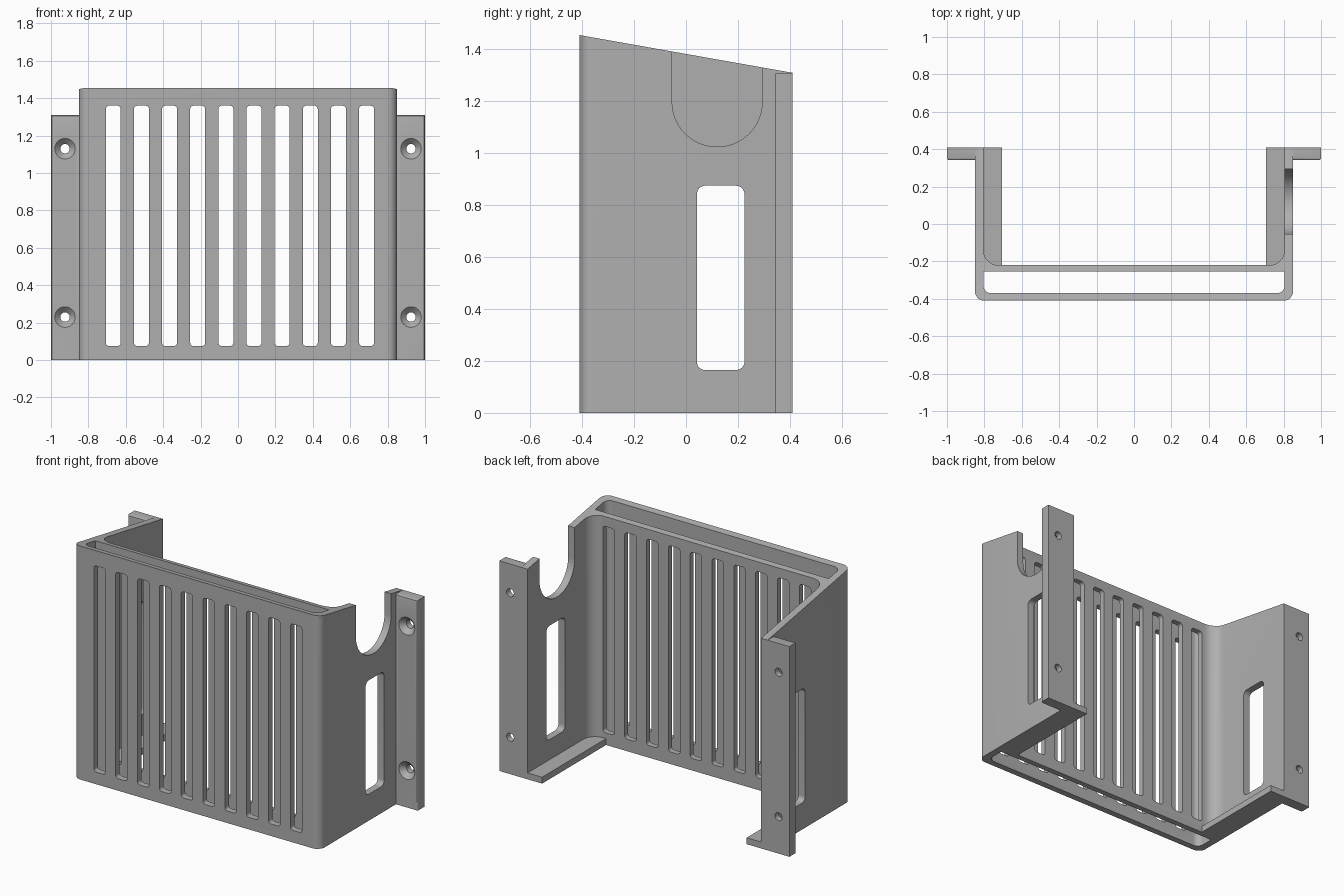
import bpy, bmesh
from math import cos, sin, pi
from mathutils import Vector, Matrix

cube = bpy.data.objects.get("Cube")
if cube:
    bpy.data.objects.remove(cube, do_unlink=True)

GREY = (0.43, 0.43, 0.43, 1)
mat = bpy.data.materials.new("plain grey")
mat.use_nodes = True
mat.diffuse_color = GREY
mat.node_tree.nodes["Principled BSDF"].inputs["Base Color"].default_value = GREY

W, T, BACK, FRONT = 0.85, 0.045, 0.41, -0.41
INNER = W - T


def fillet(corners, steps=8):
    """Outline from right-angled corners (u, v, radius)."""
    out = []
    n = len(corners)
    for i, (u, v, r) in enumerate(corners):
        p = Vector((u, v))
        if r == 0:
            out.append(p)
            continue
        a = (Vector(corners[i - 1][:2]) - p).normalized()
        b = (Vector(corners[(i + 1) % n][:2]) - p).normalized()
        c = p + r * (a + b)
        for k in range(steps + 1):
            t = pi / 2 * k / steps
            out.append(c - r * (b * cos(t) + a * sin(t)))
    return out


def rect(u0, u1, v0, v1, r=0):
    return fillet([(u0, v0, r), (u1, v0, r), (u1, v1, r), (u0, v1, r)])


def add_prism(bm, outline, axis, lo, hi):
    place = {"x": lambda u, v, w: (w, u, v),
             "y": lambda u, v, w: (u, w, v),
             "z": lambda u, v, w: (u, v, w)}[axis]
    rings = [[bm.verts.new(place(u, v, w)) for u, v in outline] for w in (lo, hi)]
    n = len(outline)
    bm.faces.new(rings[0])
    bm.faces.new(rings[1])
    for i in range(n):
        j = (i + 1) % n
        bm.faces.new((rings[0][i], rings[0][j], rings[1][j], rings[1][i]))


def finish(name, bm):
    bmesh.ops.recalc_face_normals(bm, faces=bm.faces)
    mesh = bpy.data.meshes.new(name)
    bm.to_mesh(mesh)
    bm.free()
    mesh.materials.append(mat)
    ob = bpy.data.objects.new(name, mesh)
    bpy.context.collection.objects.link(ob)
    return ob


def prisms(name, specs):
    bm = bmesh.new()
    for spec in specs:
        add_prism(bm, *spec)
    return finish(name, bm)


def combine(target, other, operation):
    mod = target.modifiers.new("boolean", "BOOLEAN")
    mod.operation, mod.solver, mod.object = operation, "EXACT", other
    bpy.context.view_layer.objects.active = target
    bpy.ops.object.modifier_apply(modifier=mod.name)
    bpy.data.objects.remove(other, do_unlink=True)


# U-shaped body with rounded corners
body = fillet([(-W, FRONT, 0.05), (W, FRONT, 0.05), (W, BACK, 0), (INNER, BACK, 0),
               (INNER, -0.22, 0.08), (-INNER, -0.22, 0.08), (-INNER, BACK, 0), (-W, BACK, 0)])
bracket = prisms("vented_bracket", [(body, "z", 0, 1.6)])

# Sloping top
slope = [(-0.5, 1.471), (0.5, 1.294), (0.5, 2), (-0.5, 2)]
combine(bracket, prisms("slope_cutter", [(slope, "x", -1.2, 1.2)]), "DIFFERENCE")

# Open channel between the two front walls
channel = fillet([(-INNER, -0.37, 0.04), (INNER, -0.37, 0.04),
                  (INNER, -0.255, 0), (-INNER, -0.255, 0)])
combine(bracket, prisms("channel_cutter", [(channel, "z", -0.1, 1.7)]), "DIFFERENCE")

# Ventilation slots through both front walls
slots = [(rect(x, x + 0.08, 0.075, 1.36, 0.018), "y", -0.5, -0.1)
         for x in (-0.707 + 0.1505 * i for i in range(10))]
combine(bracket, prisms("vent_cutter", slots), "DIFFERENCE")

# Side windows, and a round-bottomed notch in the left wall only
window = rect(0.042, 0.225, 0.165, 0.875, 0.032)
R = 0.1735
notch = fillet([(0.12 - R, 1.025, R - 0.0005), (0.12 + R, 1.025, R - 0.0005),
                (0.12 + R, 1.7, 0), (0.12 - R, 1.7, 0)], 16)
combine(bracket, prisms("side_cutter", [(window, "x", -1, 1), (notch, "x", 0.6, 1)]),
        "DIFFERENCE")

for side in (-1, 1):
    # Inward ledge along the foot of the wall
    lo, hi = sorted((side * 0.705, side * (W - 0.01)))
    combine(bracket, prisms("ledge", [(rect(lo, hi, -0.24, BACK), "z", 0, 0.04)]), "UNION")

    # Mounting flange with softened front edges
    lo, hi = sorted((side * (W - 0.02), side))
    bm = bmesh.new()
    add_prism(bm, rect(lo, hi, 0.342, BACK), "z", 0, 1.31)
    soft = [e for e in bm.edges if all(v.co.y < 0.35 for v in e.verts)
            and (all(v.co.z > 1 for v in e.verts) or all(abs(v.co.x) > 0.99 for v in e.verts))]
    bmesh.ops.bevel(bm, geom=soft, offset=0.01, segments=3, profile=0.5, affect="EDGES")
    combine(bracket, finish("flange", bm), "UNION")

# Countersunk screw holes
for r1, r2, y0, y1 in ((0.025, 0.025, 0.3, 0.5), (0.065, 0.025, 0.332, 0.372)):
    bm = bmesh.new()
    for x in (-0.925, 0.925):
        for z in (0.23, 1.13):
            place = Matrix.Translation((x, (y0 + y1) / 2, z)) @ Matrix.Rotation(-pi / 2, 4, "X")
            bmesh.ops.create_cone(bm, cap_ends=True, segments=32, radius1=r1, radius2=r2,
                                  depth=y1 - y0, matrix=place)
    combine(bracket, finish("screw_cutter", bm), "DIFFERENCE")

bpy.ops.object.select_all(action="DESELECT")
bracket.select_set(True)
bpy.context.view_layer.objects.active = bracket
bpy.ops.object.shade_smooth_by_angle(angle=pi / 6)
